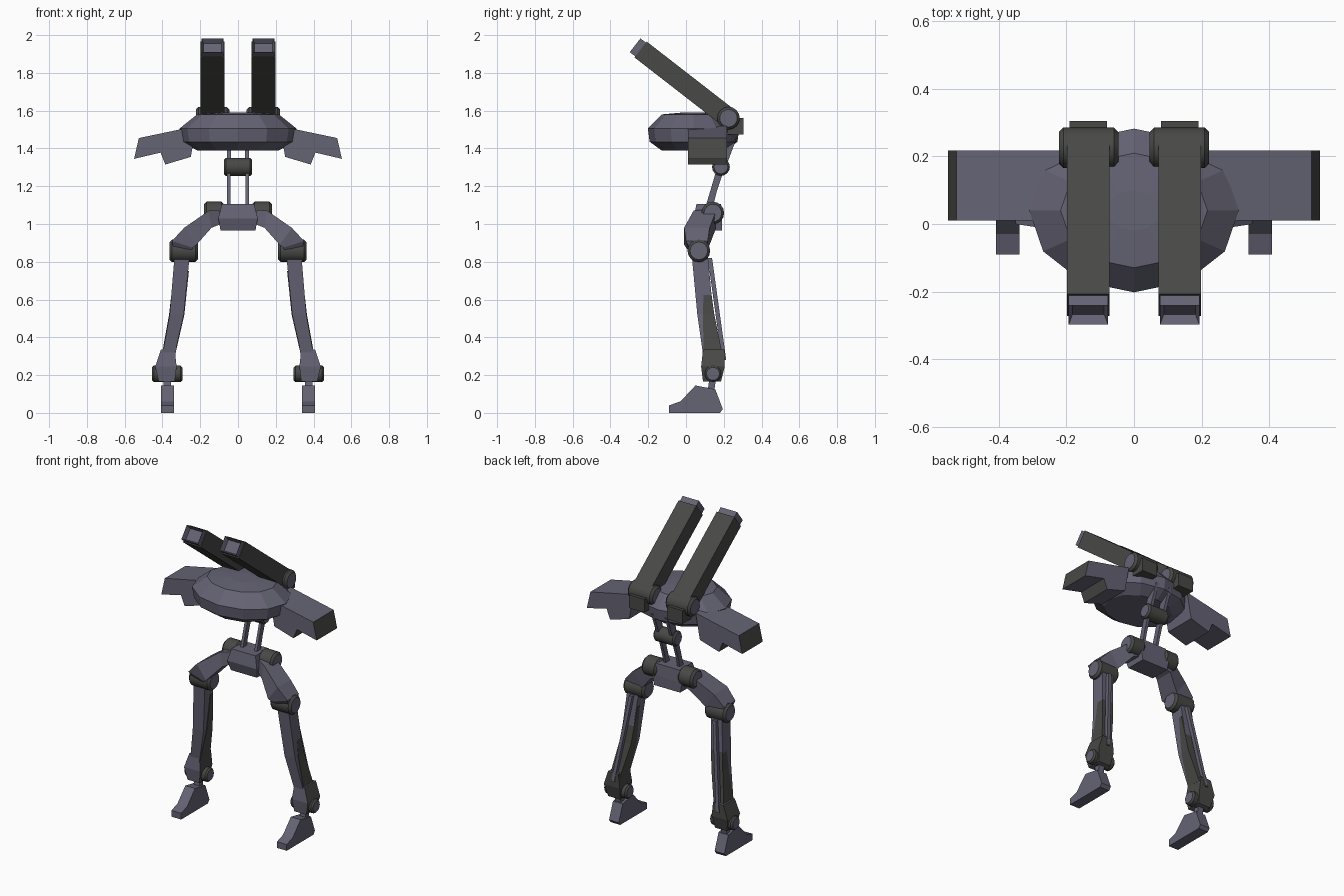
import bpy, bmesh
from math import sin, cos, pi
from mathutils import Vector

cube = bpy.data.objects.get("Cube")
if cube:
    bpy.data.objects.remove(cube)


def material(name, rgb):
    m = bpy.data.materials.new(name)
    m.use_nodes = True
    m.diffuse_color = (*rgb, 1)
    m.node_tree.nodes["Principled BSDF"].inputs["Base Color"].default_value = (*rgb, 1)
    return m


PURPLE = material("purple grey", (0.13, 0.125, 0.175))
DARK = material("dark grey", (0.065, 0.065, 0.062))


def finish(name, bm, mats, mirror=False, rule=None):
    """Turn a bmesh into an object, painting faces where rule is true with the second material."""
    bmesh.ops.recalc_face_normals(bm, faces=bm.faces)
    bm.normal_update()
    for f in bm.faces:
        if rule and rule(f):
            f.material_index = 1
    me = bpy.data.meshes.new(name)
    bm.to_mesh(me)
    bm.free()
    for m in mats:
        me.materials.append(m)
    ob = bpy.data.objects.new(name, me)
    bpy.context.collection.objects.link(ob)
    if mirror:
        ob.modifiers.new("mirror", "MIRROR").use_mirror_merge = False
    return ob


def skin(rings):
    """Bridge equal rings of points and cap both ends."""
    bm = bmesh.new()
    vs = [[bm.verts.new(p) for p in r] for r in rings]
    n = len(vs[0])
    for a, b in zip(vs, vs[1:]):
        for i in range(n):
            j = (i + 1) % n
            bm.faces.new((a[i], a[j], b[j], b[i]))
    bm.faces.new(vs[0][::-1])
    bm.faces.new(vs[-1])
    return bm


def quad(x0, x1, y0, y1, z):
    return [(x0, y0, z), (x1, y0, z), (x1, y1, z), (x0, y1, z)]


def column(name, sections, mat, mirror=True):
    """Upright limb through flat rectangles (x0, x1, y0, y1, z)."""
    return finish(name, skin([quad(*s) for s in sections]), [mat], mirror)


def joint(name, x0, x1, y, z, r, mirror=True):
    """Dark drum along x with bevelled rims and purple end discs."""
    b = r * 0.22
    prof = [(x0, r - b), (x0 + b, r), (x1 - b, r), (x1, r - b)]
    rings = [[(x, y + q * cos(2 * pi * i / 16), z + q * sin(2 * pi * i / 16))
              for i in range(16)] for x, q in prof]
    ob = finish(name, skin(rings), [DARK, PURPLE], mirror, lambda f: abs(f.normal.x) > 0.9)
    bpy.ops.object.select_all(action="DESELECT")
    bpy.context.view_layer.objects.active = ob
    ob.select_set(True)
    bpy.ops.object.shade_smooth_by_angle(angle=0.5)


# Faceted saucer body
def oval(s, z):
    return [(0.31 * s * sin(i * pi / 6), 0.04 - 0.242 * s * cos(i * pi / 6), z) for i in range(12)]


finish("body", skin([oval(s, z) for s, z in
       [(0.7, 1.39), (0.96, 1.435), (1, 1.505), (0.7, 1.58), (0.25, 1.59)]]), [PURPLE])

# Side pods with dark outer ends
pod = [(0.22, 1.52), (0.31, 1.5), (0.525, 1.455), (0.55, 1.345),
       (0.41, 1.378), (0.385, 1.315), (0.25, 1.355)]
finish("side_pod", skin([[(x, y, z) for x, z in pod] for y in (0.01, 0.217)]),
       [PURPLE, DARK], True, lambda f: f.normal.x > 0.9)

# Raised gun barrels with hollow square muzzles
AXIS = Vector((0, -0.79, 0.613))
UP = Vector((0, 0.613, 0.79))
SIDE = Vector((1, 0, 0))
BASE = Vector((0.135, 0.222, 1.565))


def bar(start, end, w, h):
    return skin([[BASE + AXIS * d + SIDE * (w * a) + UP * (h * b)
                  for a, b in ((-1, -1), (1, -1), (1, 1), (-1, 1))] for d in (start, end)])


finish("gun_barrel", bar(0, 0.585, 0.063, 0.053), [DARK], True)
bm = bar(0.55, 0.622, 0.058, 0.046)
bm.normal_update()
bmesh.ops.recalc_face_normals(bm, faces=bm.faces)
mouth = max(bm.faces, key=lambda f: f.calc_center_median().dot(AXIS))
bmesh.ops.inset_region(bm, faces=[mouth], thickness=0.016)
bmesh.ops.translate(bm, verts=list(mouth.verts), vec=AXIS * -0.03)
floor = mouth.index = 999
finish("gun_muzzle", bm, [PURPLE, DARK], True, lambda f: f.index == floor)

# Gun mounts
joint("gun_pivot", 0.046, 0.222, 0.225, 1.56, 0.06)
column("gun_mount", [(0.08, 0.19, 0.2, 0.305, 1.475), (0.08, 0.19, 0.2, 0.305, 1.56)], DARK)

# Waist struts, drum and pelvis
joint("waist_joint", -0.075, 0.075, 0.185, 1.302, 0.047, False)
column("upper_waist_strut", [(0.038, 0.058, 0.165, 0.21, 1.3), (0.038, 0.058, 0.21, 0.27, 1.46)], PURPLE)
column("lower_waist_strut", [(0.04, 0.058, 0.1, 0.14, 1.08), (0.04, 0.058, 0.13, 0.165, 1.18),
                             (0.04, 0.058, 0.165, 0.205, 1.3)], PURPLE)
column("pelvis", [(-0.092, 0.092, 0.06, 0.19, 0.965), (-0.105, 0.105, 0.04, 0.19, 1.03),
                  (-0.085, 0.085, 0.055, 0.185, 1.105)], PURPLE, False)

# Hips and arched thighs: upper point, lower point, depth range
joint("hip_joint", 0.075, 0.18, 0.142, 1.058, 0.06)
thigh = [((0.1, 1.075), (0.09, 1.0), 0.07, 0.16), ((0.155, 1.07), (0.14, 0.98), 0.04, 0.16),
         ((0.285, 0.98), (0.22, 0.89), -0.01, 0.125), ((0.35, 0.91), (0.24, 0.875), 0, 0.115),
         ((0.335, 0.85), (0.25, 0.845), 0.03, 0.105)]
finish("thigh", skin([[(u[0], a, u[1]), (u[0], b, u[1]), (w[0], b, w[1]), (w[0], a, w[1])]
                      for u, w, a, b in thigh]), [PURPLE], True)
joint("knee_joint", 0.213, 0.362, 0.068, 0.858, 0.06)

# Shins with dark flanks and a rear piston
column("shin", [(0.335, 0.4, 0.09, 0.19, 0.31), (0.287, 0.362, 0.06, 0.145, 0.52),
                (0.255, 0.335, 0.03, 0.115, 0.84)], PURPLE)
column("shin_flank", [(0.332, 0.403, 0.093, 0.193, 0.31), (0.284, 0.365, 0.09, 0.15, 0.52),
                      (0.26, 0.339, 0.095, 0.118, 0.75)], DARK)
column("shin_piston", [(0.36, 0.382, 0.19, 0.213, 0.28), (0.285, 0.307, 0.115, 0.138, 0.82)], PURPLE)

# Ankles: purple housing with dark sides
finish("ankle_housing", skin([quad(*s) for s in [
       (0.335, 0.42, 0.09, 0.185, 0.165), (0.325, 0.438, 0.08, 0.205, 0.245),
       (0.335, 0.408, 0.09, 0.205, 0.335)]]), [PURPLE, DARK], True,
       lambda f: abs(f.normal.x) > 0.7 or f.normal.y > 0.7)
joint("ankle_joint", 0.295, 0.455, 0.143, 0.207, 0.044)
column("ankle_post", [(0.355, 0.395, 0.115, 0.15, 0.12), (0.355, 0.395, 0.125, 0.16, 0.19)], PURPLE)

# Wedge feet
foot = [(-0.09, 0), (-0.09, 0.04), (-0.03, 0.06), (0.05, 0.145),
        (0.155, 0.125), (0.195, 0.02), (0.18, 0)]
finish("foot", skin([[(x, y, z) for y, z in foot] for x in (0.339, 0.408)]), [PURPLE], True)
